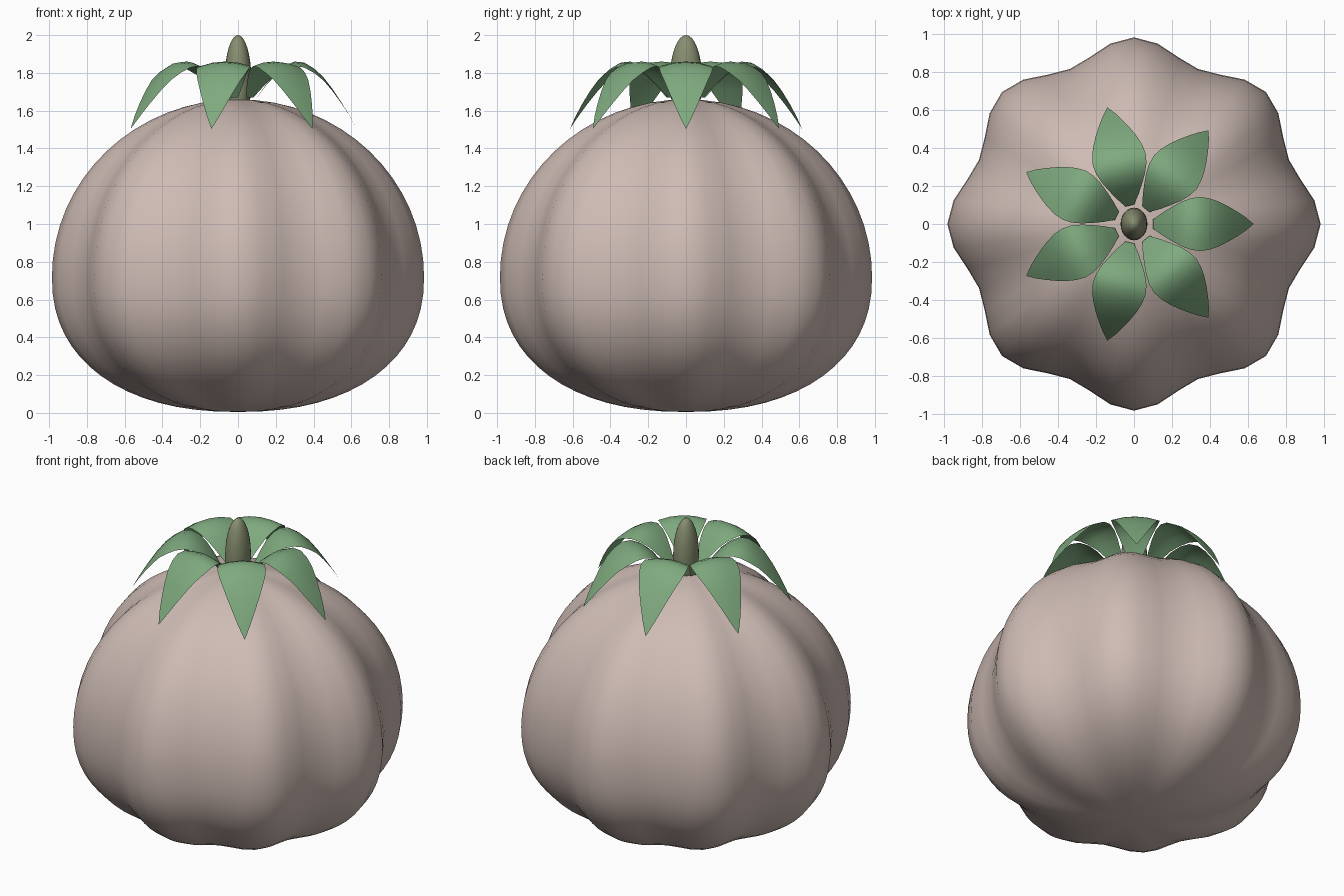
import bpy, bmesh, math
from mathutils import Matrix

cube = bpy.data.objects.get("Cube")
if cube:
    bpy.data.objects.remove(cube)


def material(name, rgb):
    m = bpy.data.materials.new(name)
    m.use_nodes = True
    m.diffuse_color = (*rgb, 1)
    bsdf = next(n for n in m.node_tree.nodes if n.type == 'BSDF_PRINCIPLED')
    bsdf.inputs["Base Color"].default_value = (*rgb, 1)
    return m


def make_object(name, bm, mat):
    for f in bm.faces:
        f.smooth = True
    mesh = bpy.data.meshes.new(name)
    bm.to_mesh(mesh)
    bm.free()
    mesh.materials.append(mat)
    obj = bpy.data.objects.new(name, mesh)
    bpy.context.collection.objects.link(obj)


skin = material("pale_beige_skin", (0.62, 0.50, 0.46))
green = material("leaf_green", (0.21, 0.40, 0.21))
olive = material("olive_stem", (0.24, 0.27, 0.16))

# Ribbed body: a sphere with eight lobes, tall above its widest level, short and full below
WIDEST, LOWER, UPPER, FULLNESS = 0.72, 0.715, 0.94, 2.25
bm = bmesh.new()
bmesh.ops.create_uvsphere(bm, u_segments=48, v_segments=32, radius=1)
for v in bm.verts:
    angle = math.atan2(v.co.y, v.co.x)
    radius = math.hypot(v.co.x, v.co.y)
    height = UPPER * v.co.z
    if v.co.z < 0:
        radius = radius ** (2 / FULLNESS)
        height = -LOWER * abs(v.co.z) ** (2 / FULLNESS)
    radius *= 0.935 + 0.05 * math.cos(8 * angle)
    v.co = (radius * math.cos(angle), radius * math.sin(angle), WIDEST + height)
make_object("body", bm, skin)

# Stem: a tall oval, slightly deeper than wide
bm = bmesh.new()
bmesh.ops.create_uvsphere(bm, u_segments=24, v_segments=16, radius=1)
bmesh.ops.scale(bm, vec=(0.071, 0.086, 0.24), verts=bm.verts)
bmesh.ops.translate(bm, vec=(0, 0, 1.76), verts=bm.verts)
make_object("stem", bm, olive)

# Leaf outline along its length: (distance from axis, height, half width)
LEAF = [(0.10, 1.67, 0.024), (0.15, 1.74, 0.06), (0.20, 1.80, 0.09),
        (0.25, 1.84, 0.117), (0.30, 1.86, 0.136), (0.35, 1.855, 0.143),
        (0.40, 1.825, 0.135), (0.45, 1.78, 0.117), (0.50, 1.715, 0.092),
        (0.55, 1.64, 0.062), (0.59, 1.575, 0.035), (0.63, 1.505, 0.001)]
COUNT = 7
DROOP = 1.3  # the leaf edges curl down with the square of the half width
for i in range(COUNT):
    bm = bmesh.new()
    rows = [[bm.verts.new((r, w * s, z - DROOP * (w * s) ** 2))
             for s in (-1, -0.5, 0, 0.5, 1)] for r, z, w in LEAF]
    for a, b in zip(rows, rows[1:]):
        for k in range(len(a) - 1):
            bm.faces.new((a[k], b[k], b[k + 1], a[k + 1]))
    bm.transform(Matrix.Rotation(i * math.tau / COUNT, 4, 'Z'))
    make_object(f"leaf_{i + 1}", bm, green)
